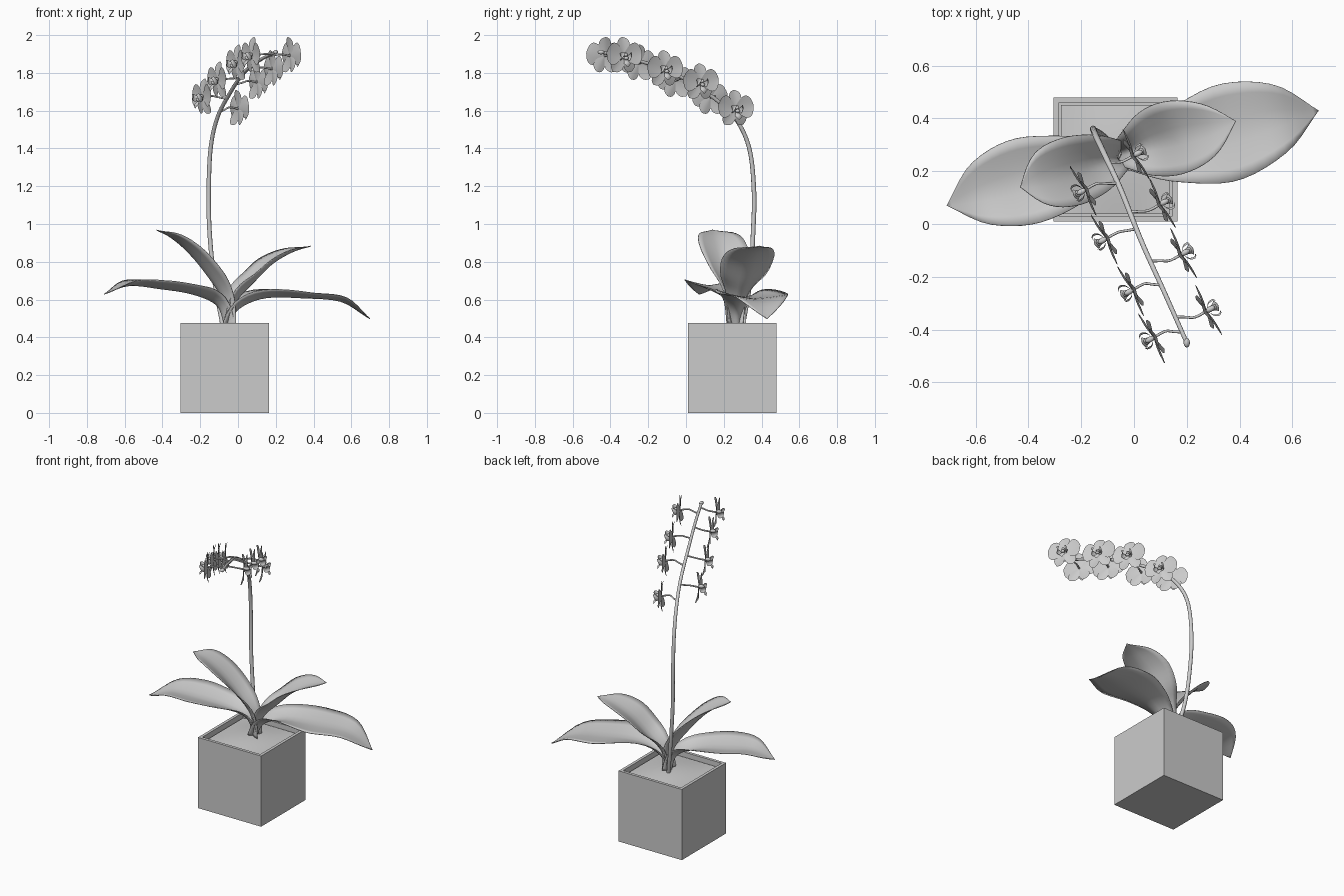
import bpy, bmesh, math
from mathutils import Vector, Matrix

if "Cube" in bpy.data.objects:
    bpy.data.objects.remove(bpy.data.objects["Cube"], do_unlink=True)

grey = bpy.data.materials.new("plain_grey")
grey.use_nodes = True
grey.diffuse_color = (0.6, 0.6, 0.6, 1)
grey.node_tree.nodes["Principled BSDF"].inputs["Base Color"].default_value = (0.6, 0.6, 0.6, 1)


def add_object(name, data):
    obj = bpy.data.objects.new(name, data)
    bpy.context.collection.objects.link(obj)
    if not data.materials:
        data.materials.append(grey)
    return obj


def finish(bm, name, smooth=True):
    bmesh.ops.recalc_face_normals(bm, faces=bm.faces[:])
    for f in bm.faces:
        f.smooth = smooth
    mesh = bpy.data.meshes.new(name)
    bm.to_mesh(mesh)
    bm.free()
    return mesh


def spline(points, t):
    """Catmull-Rom point at t in 0..1, for tuples of any length."""
    n = len(points) - 1
    i = min(int(t * n), n - 1)
    s = t * n - i
    a, b, c, d = (Vector(points[max(0, min(n, i + k))]) for k in (-1, 0, 1, 2))
    return b + 0.5 * s * ((c - a) + s * ((2 * a - 5 * b + 4 * c - d) + s * (3 * (b - c) + d - a)))


def blade(bm, stations, side, rows=16, cols=8):
    """Sheet along stations of (x, y, z, half width, fold)."""
    grid = []
    for r in range(rows + 1):
        t = r / rows
        here = spline(stations, t)
        tangent = (spline(stations, min(1, t + 0.02)) - spline(stations, max(0, t - 0.02))).xyz
        lift = side.cross(tangent).normalized()
        width, fold = max(here[3], 0.0005), here[4]
        row = []
        for c in range(cols + 1):
            u = 2 * c / cols - 1
            row.append(bm.verts.new(here.xyz + side * width * u + lift * width * fold * abs(u) ** 1.4))
        grid.append(row)
    for lo, hi in zip(grid, grid[1:]):
        for c in range(cols):
            bm.faces.new((lo[c], lo[c + 1], hi[c + 1], hi[c]))


def tube(name, points, radius):
    """Round rod through points of (x, y, z, radius scale)."""
    curve = bpy.data.curves.new(name, "CURVE")
    curve.dimensions = "3D"
    curve.bevel_depth = radius
    curve.bevel_resolution = 3
    curve.use_fill_caps = True
    line = curve.splines.new("POLY")
    line.points.add(len(points) - 1)
    for p, q in zip(line.points, points):
        p.co = (*q[:3], 1)
        p.radius = q[3]
    line.use_smooth = True
    return add_object(name, curve)


def ball(bm, centre, scale):
    bmesh.ops.create_uvsphere(bm, u_segments=14, v_segments=8, radius=1,
                              matrix=Matrix.Translation(centre) @ Matrix.Diagonal((*scale, 1)))


# Square pot with a sunken top
POT = Vector((-0.07, 0.245, 0.2375))
bm = bmesh.new()
bmesh.ops.create_cube(bm, size=1, matrix=Matrix.Translation(POT) @ Matrix.Diagonal((0.47, 0.47, 0.475, 1)))
top = max(bm.faces, key=lambda f: f.calc_center_median().z)
bmesh.ops.inset_region(bm, faces=[top], thickness=0.028)
hole = bmesh.ops.extrude_discrete_faces(bm, faces=[top])["faces"][0]
bmesh.ops.translate(bm, verts=hole.verts[:], vec=(0, 0, -0.05))
add_object("pot", finish(bm, "pot", False))

# Gently mounded soil
bm = bmesh.new()
bmesh.ops.create_grid(bm, x_segments=12, y_segments=12, size=0.207)
for v in bm.verts:
    mound = math.cos(v.co.x * 7.5) * math.cos(v.co.y * 7.5)
    v.co += Vector((POT.x, POT.y, 0.445 + 0.02 * mound))
add_object("soil", finish(bm, "soil"))

# Four folded leaves rising from one crown
LEAVES = {
    "long_leaf_left": [(-.05, .27, .46, .045, 1), (0, .27, .55, .06, .8), (.14, .29, .61, .13, .35),
                       (.35, .345, .61, .185, .15), (.55, .4, .59, .13, .15), (.7, .43, .5, 0, 0)],
    "long_leaf_right": [(-.07, .26, .46, .045, 1), (-.11, .25, .57, .06, .8), (-.24, .205, .63, .13, .35),
                        (-.42, .16, .66, .165, .25), (-.58, .115, .675, .12, .2), (-.71, .07, .63, 0, 0)],
    "upper_leaf_right": [(-.06, .25, .46, .04, 1), (-.08, .25, .6, .055, .9), (-.17, .22, .74, .11, .5),
                         (-.27, .19, .86, .13, .3), (-.36, .165, .935, .1, .2), (-.43, .14, .97, 0, 0)],
    "upper_leaf_left": [(-.05, .27, .46, .04, 1), (-.01, .28, .59, .055, .9), (.08, .31, .69, .12, .45),
                        (.18, .335, .79, .14, .3), (.29, .36, .855, .1, .2), (.385, .39, .885, 0, 0)],
}
for name, stations in LEAVES.items():
    along = Vector(stations[-1][:3]) - Vector(stations[0][:3])
    side = along.cross(Vector((0, 0, 1))).normalized() * -1
    bm = bmesh.new()
    blade(bm, stations, -side, rows=24)
    leaf = add_object(name, finish(bm, name))
    if leaf.data.polygons[0].normal.z < 0:
        leaf.data.flip_normals()
    skin = leaf.modifiers.new("thickness", "SOLIDIFY")
    skin.thickness = 0.004

# Arching flower stem
STEM = [(-.08, .3, .46, 1), (-.125, .34, .7, 1), (-.15, .355, .95, 1), (-.155, .36, 1.17, 1),
        (-.145, .335, 1.4, .95), (-.11, .26, 1.56, .9), (-.05, .13, 1.68, .85), (.03, -.07, 1.8, .8),
        (.12, -.27, 1.87, .75), (.2, -.45, 1.91, .7)]
path = [spline(STEM, i / 60) for i in range(61)]
tube("flower_stem", path, 0.012)
bm = bmesh.new()
ball(bm, path[-1].xyz, (0.012, 0.018, 0.012))
add_object("end_bud", finish(bm, "end_bud"))


# One flower facing +x, shared by every bloom
def petal(bm, angle, length, width, bow):
    out = Vector((0, math.sin(angle), math.cos(angle)))
    side = Vector((0, -out.z, out.y))
    shape = [(0, .15), (.2, .55), (.45, .95), (.7, 1), (.9, .65), (1, .05)]
    stations = [(*(out * length * t + Vector((bow * t * t, 0, 0))), width * w, -.12) for t, w in shape]
    blade(bm, stations, side, rows=10, cols=6)


bm = bmesh.new()
for sign in (-1, 1):
    petal(bm, sign * math.radians(80), 0.108, 0.058, 0.008)
    petal(bm, sign * math.radians(145), 0.1, 0.034, -0.015)
petal(bm, 0, 0.1, 0.036, -0.012)
for sign in (-1, 1):
    # Curled side lobes of the lip
    lobe = [(.005, sign * .006, -.008, .006, 0), (.02, sign * .026, -.008, .016, -.3),
            (.04, sign * .03, .002, .018, -.4), (.05, sign * .018, .014, .003, 0)]
    blade(bm, lobe, Vector((0, 0, 1)), rows=8, cols=4)
lip = [(.008, 0, -.01, .008, 0), (.035, 0, -.022, .014, .4), (.05, 0, -.038, .022, .4), (.046, 0, -.058, .003, 0)]
blade(bm, lip, Vector((0, 1, 0)), rows=8, cols=4)
ball(bm, (0.016, 0, 0.006), (0.02, 0.011, 0.011))
ball(bm, (0.03, 0, -0.012), (0.012, 0.013, 0.01))
flower_mesh = finish(bm, "flower")

# Blooms in two rows, each on a short curved stalk
LEFT_ROW = [(0, .26, 1.61), (.1, .075, 1.75), (.18, -.115, 1.82), (.275, -.33, 1.89)]
RIGHT_ROW = [(-.185, .13, 1.67), (-.105, -.055, 1.76), (-.005, -.25, 1.85), (.075, -.43, 1.89)]
for label, row, turn in (("left", LEFT_ROW, 0), ("right", RIGHT_ROW, math.pi)):
    for i, spot in enumerate(row):
        centre = Vector(spot)
        yaw = math.radians(28) + turn
        flower = add_object(f"{label}_flower_{i + 1}", flower_mesh)
        flower.matrix_world = Matrix.Translation(centre) @ Matrix.Rotation(yaw, 4, "Z")
        facing = Vector((math.cos(yaw), math.sin(yaw), 0))
        want = max(spot[1] - 0.03 * facing.x, -0.42)
        root = min(path[35:], key=lambda p: abs(p.y - want)).xyz
        bend = centre - facing * 0.05 + Vector((0, 0, 0.008))
        stalk = [(*root, 1), (*root.lerp(bend, 0.5), .9), (*bend, .9), (*centre, 1)]
        tube(f"{label}_flower_stalk_{i + 1}", [spline(stalk, k / 10) for k in range(11)], 0.0055)
